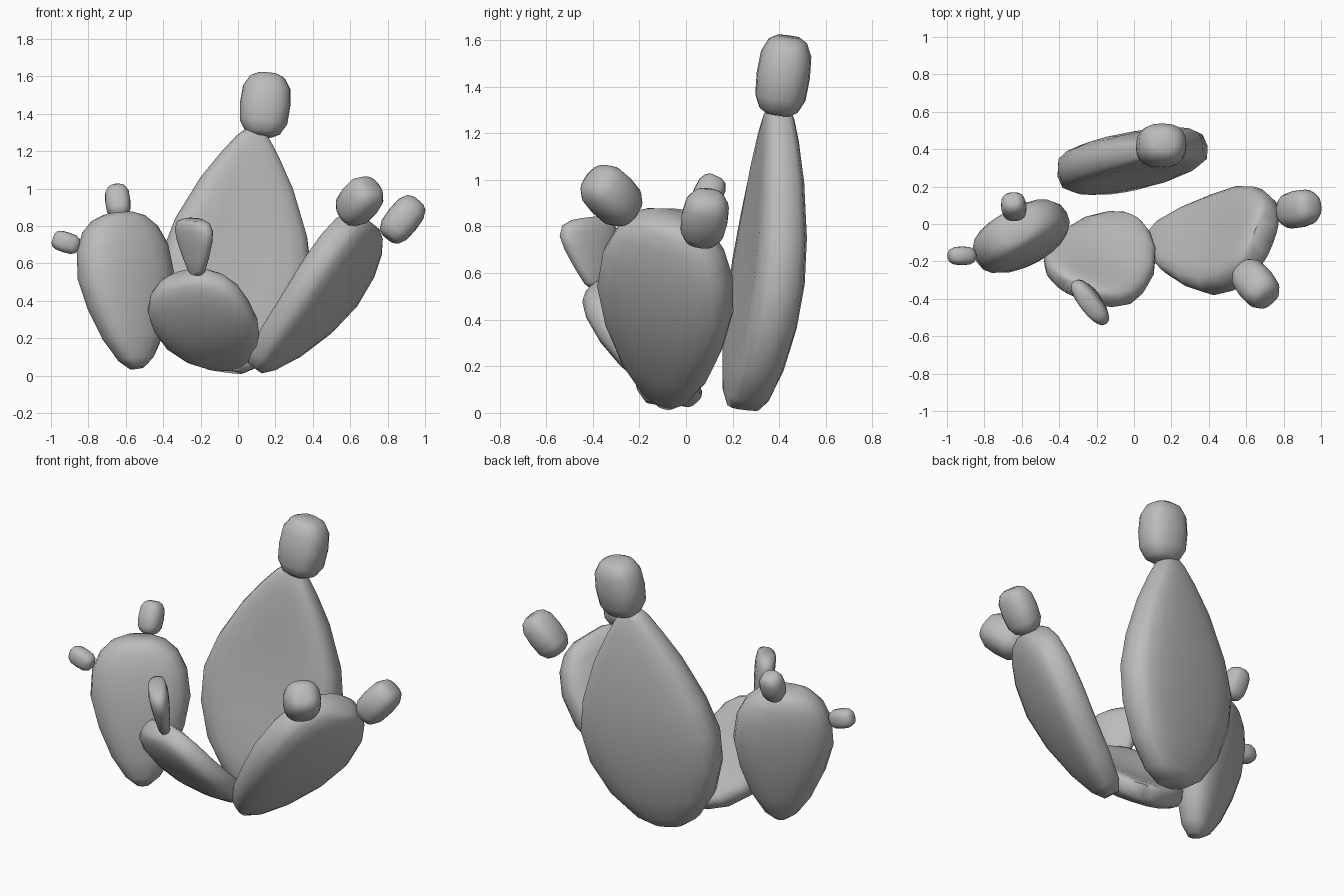
import bpy
import bmesh
from math import cos, sin, pi, radians
from mathutils import Vector

if "Cube" in bpy.data.objects:
    bpy.data.objects.remove(bpy.data.objects["Cube"])

grey = bpy.data.materials.new("plain_grey")
grey.use_nodes = True
grey.diffuse_color = (0.5, 0.5, 0.5, 1)
grey.node_tree.nodes["Principled BSDF"].inputs["Base Color"].default_value = (0.5, 0.5, 0.5, 1)

# Outlines along the growth axis: (position, width factor)
BLUNT = [(0, .13), (.06, .35), (.2, .62), (.4, .86), (.6, 1), (.78, .95), (.9, .78), (.97, .55), (1, .3)]
ROUND = [(0, .24), (.06, .48), (.2, .77), (.4, .96), (.6, 1), (.78, .94), (.9, .76), (.97, .52), (1, .3)]
POINTED = [(0, .24), (.04, .46), (.15, .75), (.3, .95), (.45, 1), (.6, .88), (.78, .62), (.9, .38), (.97, .22), (1, .12)]
BUD = [(0, .4), (.06, .7), (.22, .94), (.5, 1), (.78, .94), (.94, .7), (1, .4)]
WEDGE = [(0, .25), (.08, .42), (.3, .65), (.6, .92), (.8, 1), (.94, .85), (1, .5)]


def signed_pow(v, p):
    return abs(v) ** p * (1 if v >= 0 else -1)


def lobe(name, base, tip, side, width, thick, outline, taper=0.9, square=0.85, dish=0.0, bow=0.0, sides=20):
    """Loft flattened rings from base to tip; the inner face may be dished."""
    base, tip, side = Vector(base), Vector(tip), Vector(side)
    axis = (tip - base).normalized()
    side = (side - axis * side.dot(axis)).normalized()
    outward = side.cross(axis)
    bm = bmesh.new()
    rings = []
    for t, f in outline:
        depth = thick / 2 * f ** taper
        centre = base.lerp(tip, t) + outward * bow * sin(pi * t)
        ring = []
        for i in range(sides):
            a = 2 * pi * i / sides
            u = signed_pow(cos(a), 0.8) * width / 2 * f
            v = signed_pow(sin(a), square) * depth
            if v < 0:
                v *= 1 - dish * sin(a) ** 4 * sin(pi * t)
            ring.append(bm.verts.new(centre + side * u + outward * v))
        rings.append(ring)
    for lower, upper in zip(rings, rings[1:]):
        for i in range(sides):
            j = (i + 1) % sides
            bm.faces.new((lower[i], lower[j], upper[j], upper[i]))
    bm.faces.new(rings[0][::-1])
    bm.faces.new(rings[-1])
    bmesh.ops.recalc_face_normals(bm, faces=bm.faces)
    mesh = bpy.data.meshes.new(name)
    bm.to_mesh(mesh)
    bm.free()
    mesh.materials.append(grey)
    obj = bpy.data.objects.new(name, mesh)
    bpy.context.collection.objects.link(obj)
    bpy.ops.object.select_all(action="DESELECT")
    obj.select_set(True)
    bpy.context.view_layer.objects.active = obj
    bpy.ops.object.shade_smooth_by_angle(angle=radians(60))


# Large flat pads
lobe("back_pad", (-.07, .245, .025), (.085, .4, 1.31), (-.98, -.18, 0), .82, .27, POINTED, .5, .6, .3, .035)
lobe("left_pad", (.09, -.08, .04), (.695, -.06, .83), (.36, .92, -.27), .62, .24, BLUNT, .5, .65, .3, .05)
lobe("front_pad", (-.02, .02, .06), (-.3, -.36, .53), (.9, -.4, .2), .57, .18, ROUND, .5, .65, .35, .04)
lobe("right_pad", (-.54, -.13, .04), (-.64, -.03, .865), (.87, .47, 0), .55, .28, BLUNT, .6, .8)

# Small buds on the pad rims
lobe("back_bud", (.13, .395, 1.28), (.16, .44, 1.615), (1, 0, 0), .27, .23, BUD)
lobe("left_bud_front", (.585, -.24, .85), (.715, -.4, 1.015), (1, 1, 0), .21, .21, BUD)
lobe("left_bud_outer", (.8, .06, .735), (.96, .1, .935), (0, 1, 0), .2, .18, BUD)
lobe("front_bud", (-.22, -.38, .54), (-.24, -.43, .835), (.6, -.8, 0), .29, .11, WEDGE, .6)
lobe("right_bud_top", (-.635, .055, .85), (-.65, .13, 1.015), (1, 0, 0), .135, .13, BUD)
lobe("right_bud_outer", (-.85, -.17, .69), (-.99, -.17, .735), (0, 1, 0), .1, .11, BUD)
